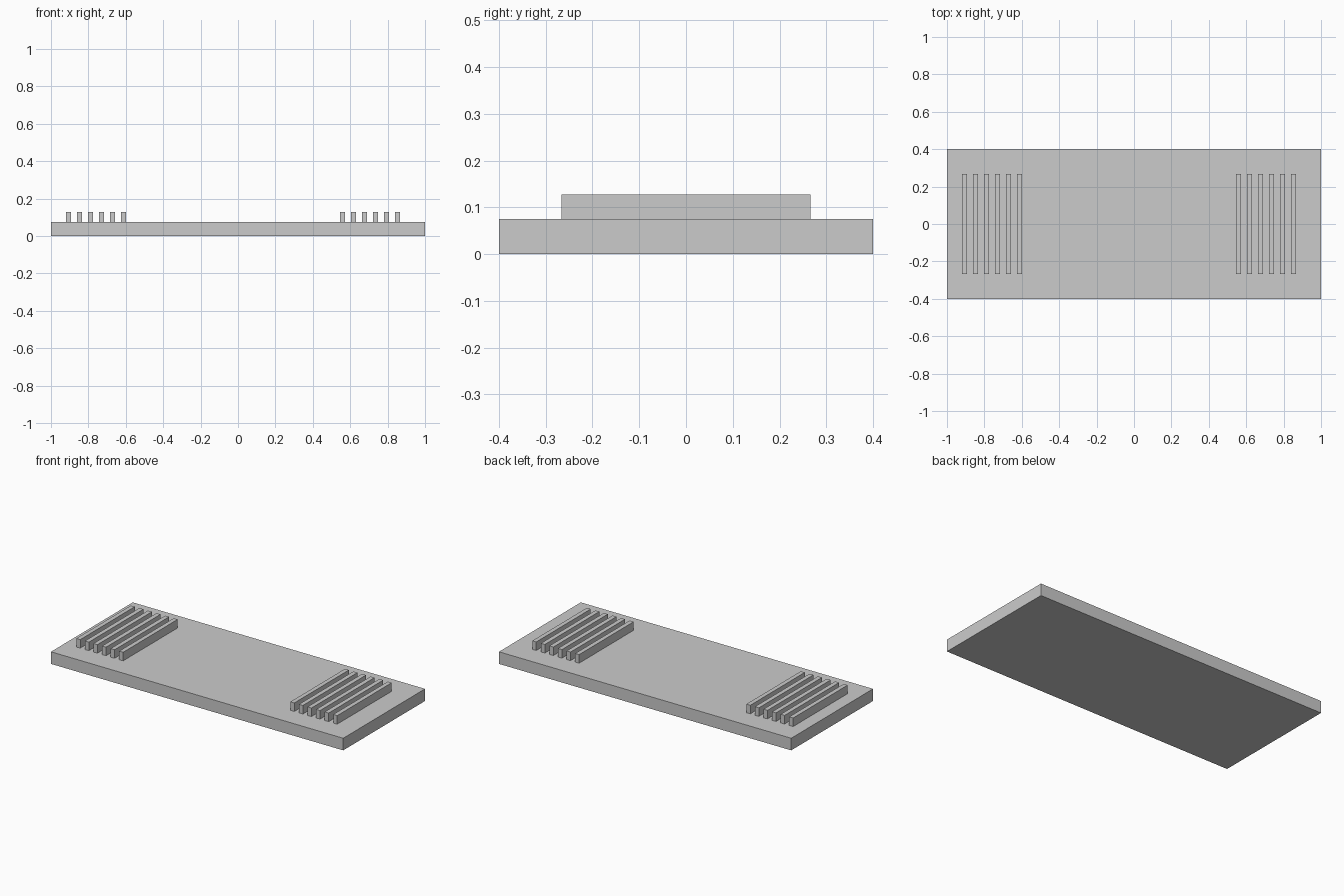
import bpy

cube = bpy.data.objects.get("Cube")
if cube:
    bpy.data.objects.remove(cube, do_unlink=True)

GREY = (0.6, 0.6, 0.6, 1.0)
grey = bpy.data.materials.new("plain_grey")
grey.use_nodes = True
grey.diffuse_color = GREY
grey.node_tree.nodes["Principled BSDF"].inputs["Base Color"].default_value = GREY


def box(name, center, size):
    """Add a sharp-edged box with applied scale."""
    bpy.ops.mesh.primitive_cube_add(size=1, location=center)
    obj = bpy.context.object
    obj.name = name
    obj.scale = size
    bpy.ops.object.transform_apply(location=False, rotation=False, scale=True)
    obj.data.materials.append(grey)
    return obj


# Base slab
BASE_H = 0.075
box("base_slab", (0, 0, BASE_H / 2), (2, 0.8, BASE_H))

# Two groups of parallel raised ribs, one near each end
RIB_W, RIB_L, RIB_H = 0.027, 0.533, 0.053
PITCH, COUNT = 0.0587, 6
for side, start in (("right", -0.92), ("left", 0.545)):
    for i in range(COUNT):
        x = start + RIB_W / 2 + i * PITCH
        box(f"{side}_rib_{i + 1}", (x, 0, BASE_H + RIB_H / 2), (RIB_W, RIB_L, RIB_H))
